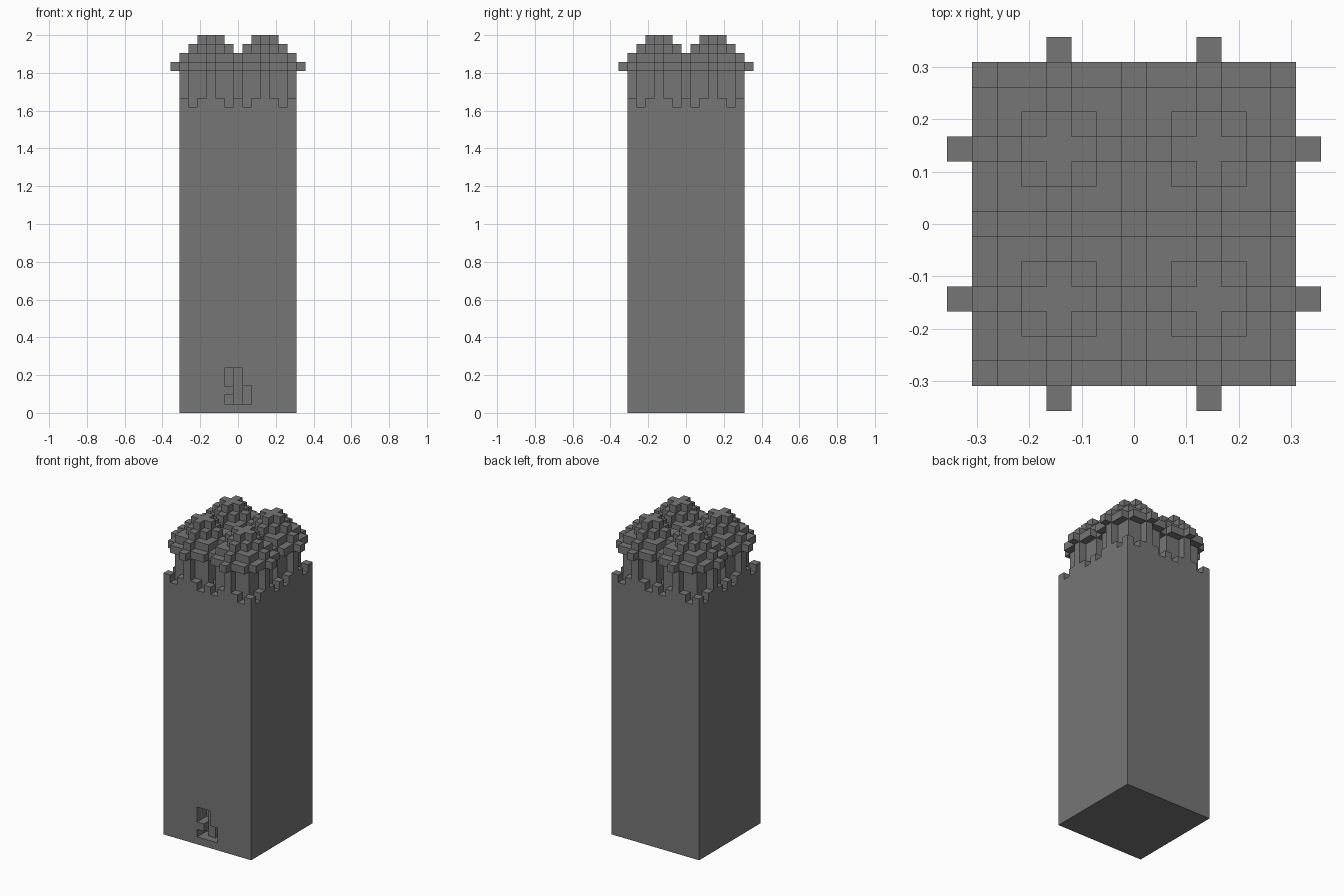
import bpy, bmesh
from mathutils import Vector

if "Cube" in bpy.data.objects:
    bpy.data.objects.remove(bpy.data.objects["Cube"])

U = 2 / 42          # edge of one block
BASE = 34           # height of the plain shaft in blocks

stone = bpy.data.materials.new("grey_stone")
stone.use_nodes = True
GREY = (0.18, 0.18, 0.18, 1)
stone.diffuse_color = GREY
stone.node_tree.nodes["Principled BSDF"].inputs["Base Color"].default_value = GREY


def block_object(name, cells, skip_below=None):
    """Outer skin of a set of unit blocks; x and y count from the middle."""
    bm = bmesh.new()
    verts = {}
    for cell in cells:
        for axis in range(3):
            for sign in (-1, 1):
                near = list(cell)
                near[axis] += sign
                if tuple(near) in cells or near[2] == skip_below:
                    continue
                a, b = (axis + 1) % 3, (axis + 2) % 3
                ring = []
                for s, t in ((-1, -1), (1, -1), (1, 1), (-1, 1)):
                    p = [2 * c for c in cell]
                    p[axis] += sign
                    p[a] += s * sign
                    p[b] += t
                    key = tuple(p)
                    if key not in verts:
                        verts[key] = bm.verts.new(Vector((p[0], p[1], p[2] + 1)) * U / 2)
                    ring.append(verts[key])
                bm.faces.new(ring)
    bmesh.ops.dissolve_limit(bm, angle_limit=0.01, verts=bm.verts, edges=bm.edges)
    mesh = bpy.data.meshes.new(name)
    bm.to_mesh(mesh)
    bm.free()
    mesh.materials.append(stone)
    obj = bpy.data.objects.new(name, mesh)
    bpy.context.collection.objects.link(obj)
    return obj


# Shaft
bpy.ops.mesh.primitive_cube_add(size=1, location=(0, 0, BASE * U / 2))
shaft = bpy.context.object
shaft.name = "shaft"
shaft.scale = (13 * U, 13 * U, BASE * U)
bpy.ops.object.transform_apply(location=True, scale=True)
shaft.data.materials.append(stone)

# Stepped niche low on the front: column -> (rows, depth)
niche = {-1: ((1, 3, 4), 2), 0: ((1, 2, 3, 4), 1), 1: ((1, 2), 2)}
cut_cells = {(x, -7 + d, z) for x, (rows, depth) in niche.items()
             for z in rows for d in range(depth + 1)}
cutter = block_object("niche_cutter", cut_cells)
cutter.hide_render = True
carve = shaft.modifiers.new("niche", "BOOLEAN")
carve.operation = "DIFFERENCE"
carve.solver = "EXACT"
carve.object = cutter
bpy.context.view_layer.objects.active = shaft
bpy.ops.object.modifier_apply(modifier=carve.name)
bpy.data.objects.remove(cutter)

# Crown: four equal domes, each described by distance from its own centre
ROOF = {(0, 0): 41, (0, 1): 41, (1, 1): 40, (0, 2): 40, (1, 2): 39,
        (2, 2): 39, (0, 3): 39, (1, 3): 38, (2, 3): 38, (0, 4): 38}
crown = set()
for cx in (-3, 3):
    for cy in (-3, 3):
        for dx in range(-4, 5):
            for dy in range(-4, 5):
                near, far = sorted((abs(dx), abs(dy)))
                x, y = cx + dx, cy + dy
                top = ROOF.get((near, far))
                # overhanging roof, standing on a solid core with four ribs
                if top:
                    solid = far <= 2 or (near, far) == (0, 3)
                    for z in range(BASE if solid else 38, top + 1):
                        crown.add((x, y, z))
                # low parapet with gaps beside each corner
                if far == 3 and near != 2:
                    crown.add((x, y, BASE))
block_object("crown", crown, skip_below=BASE - 1)
